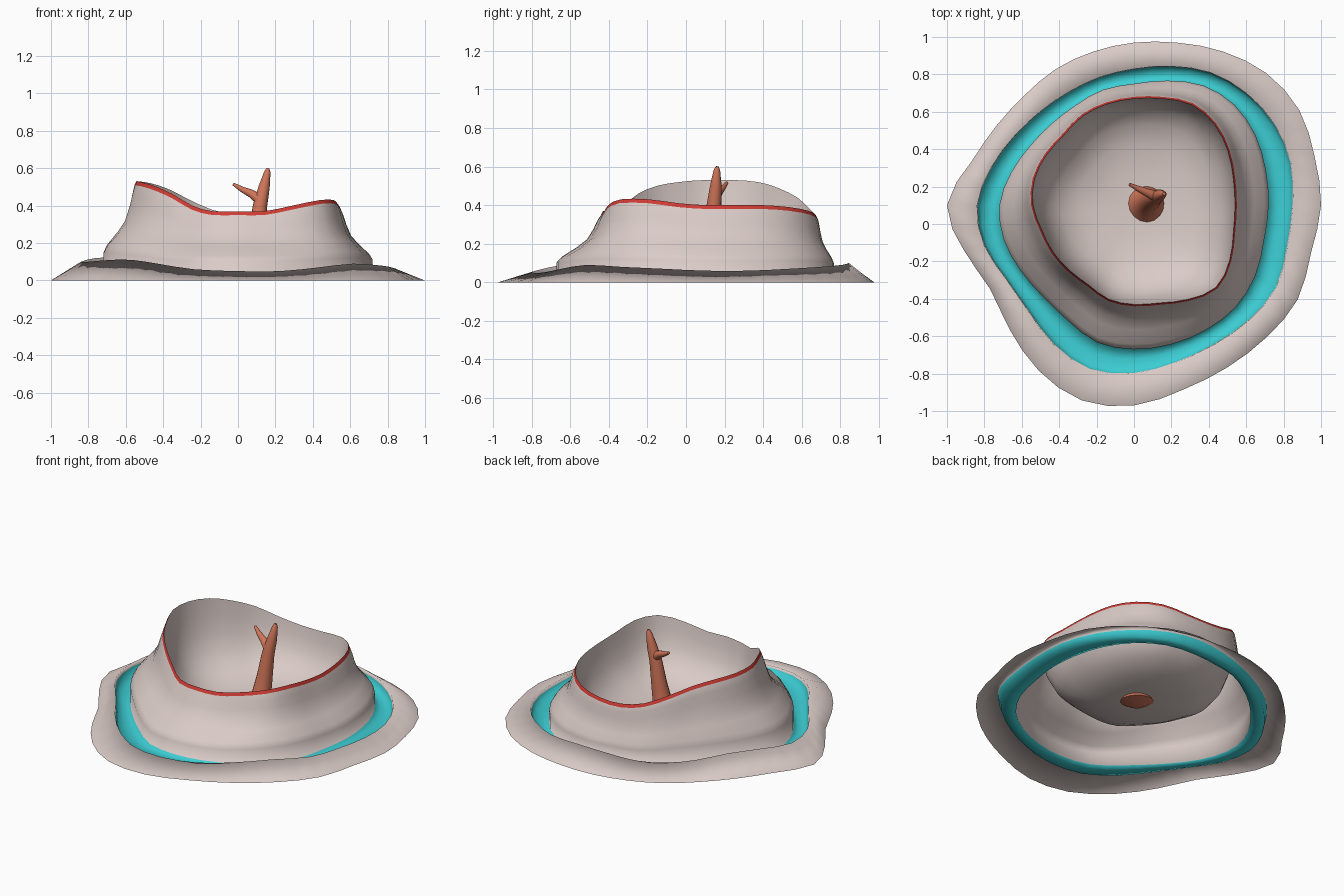
import bpy
import bmesh
import math
from mathutils import Vector

cube = bpy.data.objects.get("Cube")
if cube:
    bpy.data.objects.remove(cube, do_unlink=True)

SEGMENTS = 48
CENTRE = Vector((0, .1, 0))


def make_material(name, colour):
    mat = bpy.data.materials.new(name)
    mat.use_nodes = True
    mat.diffuse_color = (*colour, 1)
    mat.node_tree.nodes["Principled BSDF"].inputs["Base Color"].default_value = (*colour, 1)
    return mat


clay = make_material("pale clay", (.7, .6, .57))
turquoise = make_material("turquoise", (.045, .61, .65))
red = make_material("rim red", (.62, .045, .035))
bark = make_material("orange bark", (.63, .18, .1))


def smooth_loop(values):
    """Resample evenly spaced values round a closed loop with a smooth spline."""
    n = len(values)
    result = []
    for i in range(SEGMENTS):
        k, t = divmod(i * n / SEGMENTS, 1)
        a, b, c, d = (values[(int(k) + j) % n] for j in (-1, 0, 1, 2))
        result.append(b + t / 2 * (c - a + t * (2 * a - 5 * b + 4 * c - d
                                               + t * (3 * (b - c) + d - a))))
    return result


def contour(radii, heights):
    """Closed ring of points around the shared centre."""
    ring = []
    for i, (r, z) in enumerate(zip(radii, heights)):
        angle = math.tau * i / SEGMENTS
        ring.append(CENTRE + Vector((r * math.cos(angle), r * math.sin(angle), z)))
    return ring


def mix(first, second, t):
    return [a + (b - a) * t for a, b in zip(first, second)]


def level(z):
    return [z] * SEGMENTS


def loft(name, rings, materials, row_slots=None, cap_start=False, cap_end=False, angle=180):
    """Skin a series of rings; row_slots gives the material slot of each row."""
    bm = bmesh.new()
    rows = [[bm.verts.new(p) for p in ring] for ring in rings]
    n = len(rows[0])
    for r, (low, high) in enumerate(zip(rows, rows[1:])):
        for i in range(n):
            j = (i + 1) % n
            face = bm.faces.new((low[i], low[j], high[j], high[i]))
            face.material_index = row_slots[r] if row_slots else 0
    if cap_start:
        bm.faces.new(rows[0][::-1])
    if cap_end:
        bm.faces.new(rows[-1])
    mesh = bpy.data.meshes.new(name)
    bm.to_mesh(mesh)
    bm.free()
    obj = bpy.data.objects.new(name, mesh)
    bpy.context.collection.objects.link(obj)
    for mat in materials:
        mesh.materials.append(mat)
    bpy.ops.object.select_all(action='DESELECT')
    obj.select_set(True)
    bpy.context.view_layer.objects.active = obj
    bpy.ops.object.shade_smooth_by_angle(angle=math.radians(angle))


def limb(name, path):
    """Tapered branch through (position, radius) stations."""
    points = [Vector(p) for p, r in path]
    rings = []
    for k, (p, radius) in enumerate(path):
        along = points[min(k + 1, len(points) - 1)] - points[max(k - 1, 0)]
        turn = Vector((0, 0, 1)).rotation_difference(along)
        rings.append([points[k] + turn @ Vector((radius * math.cos(a), radius * math.sin(a), 0))
                      for a in (math.tau * i / 16 for i in range(16))])
    loft(name, rings, [bark], cap_start=True, cap_end=True, angle=60)


# Radii and heights every fifteen degrees, starting at +x
skirt_edge = smooth_loop([1.0, 1.0, 1.02, 1.0, .95, .9, .87, .85, .84, .83, .85, .9,
                          1.0, .94, .89, .94, 1.02, 1.08, 1.07, 1.02, 1.0, 1.0, 1.01, .98])
skirt_crest = smooth_loop([.85, .87, .87, .85, .82, .77, .73, .71, .7, .71, .74, .79,
                           .84, .83, .79, .8, .86, .91, .9, .87, .86, .87, .88, .85])
wall_foot = smooth_loop([.72, .73, .75, .76, .74, .69, .65, .64, .62, .62, .64, .68,
                         .72, .72, .7, .69, .71, .76, .77, .77, .77, .77, .75, .72])
rim = smooth_loop([.55, .56, .59, .62, .63, .6, .58, .57, .56, .54, .55, .56,
                   .55, .52, .51, .5, .5, .53, .54, .55, .59, .63, .6, .56])
rim_height = smooth_loop([.4, .4, .4, .39, .37, .35, .35, .38, .44, .49, .52, .53,
                          .53, .52, .5, .46, .4, .37, .37, .37, .4, .43, .43, .41])
crest_height = smooth_loop([.06, .06, .07, .08, .09, .1, .09, .07, .07, .09, .12, .12,
                            .1, .1, .11, .11, .09, .06, .05, .05, .07, .09, .08, .07])

# Shell: skirt rising to a crest, turquoise channel, flared wall, red band under the rim
shell = [
    (skirt_edge, level(0), 0),
    (skirt_crest, crest_height, 0),
    (mix(skirt_crest, wall_foot, .03), [z * .75 for z in crest_height], 1),
    (mix(skirt_crest, wall_foot, .17), level(.022), 1),
    (mix(skirt_crest, wall_foot, .6), level(.014), 1),
    (wall_foot, level(.02), 0)]
for spread, height in ((1, .28), (.88, .36), (.55, .49), (.32, .6), (.17, .75), (.08, .87)):
    shell.append((mix(rim, wall_foot, spread), [z * height for z in rim_height], 0))
lip = [r - .01 for r in rim]
shell.append((rim, [z - .02 for z in rim_height], 2))
shell.append((lip, rim_height, 0))
loft("outer_shell", [contour(r, z) for r, z, slot in shell], [clay, turquoise, red],
     [slot for r, z, slot in shell])

# Rounded bowl inside the rim
FLOOR = .03
bowl_rings = []
for spread, rise in ((1, 1), (.98, .79), (.94, .55), (.87, .35), (.75, .18),
                     (.55, .06), (.3, .01), (.08, 0)):
    bowl_rings.append(contour([r * spread for r in lip],
                              [FLOOR + (z - FLOOR) * rise for z in rim_height]))
loft("inner_bowl", bowl_rings, [clay], cap_end=True)

# Branch standing on the bowl floor, with one side twig
limb("branch", [((.07, .11, .005), .05), ((.07, .11, .025), .1), ((.075, .115, .06), .078),
                ((.085, .125, .14), .058), ((.1, .135, .25), .048), ((.118, .145, .4), .038),
                ((.14, .155, .5), .03), ((.157, .16, .58), .017), ((.16, .162, .6), .008)])
limb("side_twig", [((.12, .147, .43), .03), ((.07, .168, .465), .022),
                   ((.02, .19, .488), .015), ((-.024, .212, .515), .008)])
